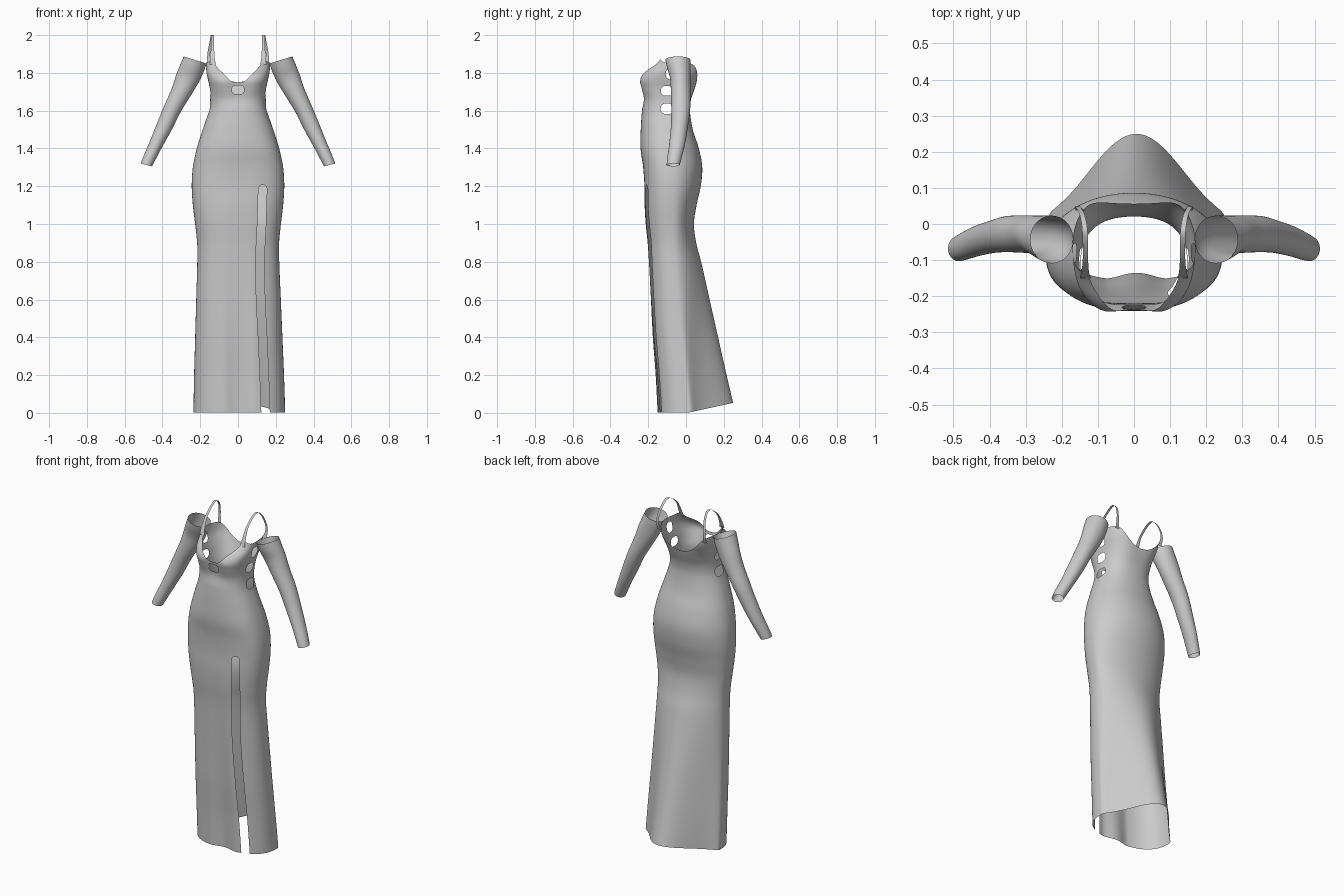
import bpy, bmesh
from math import cos, sin, pi, hypot

if "Cube" in bpy.data.objects:
    bpy.data.objects.remove(bpy.data.objects["Cube"])


def interp(keys, t):
    """Smooth interpolation of rows (t, a, b, ...) with finite-difference tangents."""
    t = min(max(t, keys[0][0]), keys[-1][0])
    i = 0
    while i < len(keys) - 2 and t > keys[i + 1][0]:
        i += 1
    p, q = keys[i], keys[i + 1]
    o, r = keys[max(i - 1, 0)], keys[min(i + 2, len(keys) - 1)]
    h = q[0] - p[0]
    s = (t - p[0]) / h
    out = []
    for c in range(1, len(p)):
        m0 = (q[c] - o[c]) / (q[0] - o[0]) * h
        m1 = (r[c] - p[c]) / (r[0] - p[0]) * h
        out.append((2*s**3 - 3*s*s + 1) * p[c] + (s**3 - 2*s*s + s) * m0
                   + (3*s*s - 2*s**3) * q[c] + (s**3 - s*s) * m1)
    return out


def grid(rows, closed):
    """Skin a list of point rows into a bmesh."""
    bm = bmesh.new()
    vs = [[bm.verts.new(p) for p in row] for row in rows]
    n = len(rows[0])
    for a, b in zip(vs, vs[1:]):
        for j in range(n if closed else n - 1):
            k = (j + 1) % n
            bm.faces.new((a[j], a[k], b[k], b[j]))
    return bm


def trim(bm, f):
    """Cut the surface along f = 0 and remove the part where f < 0."""
    val = {v: f(v.co) for v in bm.verts}
    new = set()
    for e in list(bm.edges):
        a, b = e.verts
        if val[a] * val[b] < 0:
            _, v = bmesh.utils.edge_split(e, a, val[a] / (val[a] - val[b]))
            new.add(v)
    for face in {fc for v in new for fc in v.link_faces}:
        cut = [v for v in face.verts if v in new]
        if len(cut) == 2:
            bmesh.utils.face_split(face, cut[0], cut[1])
    bmesh.ops.delete(bm, geom=[v for v in val if val[v] < 0], context='VERTS')


def finish(bm, name):
    bmesh.ops.recalc_face_normals(bm, faces=bm.faces[:])
    me = bpy.data.meshes.new(name)
    bm.to_mesh(me)
    bm.free()
    me.shade_smooth()
    ob = bpy.data.objects.new(name, me)
    bpy.context.collection.objects.link(ob)
    return ob


# Gown outline: z, half width, front y, back y
OUTLINE = [(0, .243, -.155, .262), (.2, .238, -.165, .215), (.4, .231, -.18, .17),
           (.6, .224, -.19, .125), (.8, .217, -.2, .08), (.9, .217, -.206, .054),
           (1.0, .227, -.215, .042), (1.1, .239, -.22, .056), (1.2, .245, -.22, .078),
           (1.3, .239, -.226, .086), (1.4, .218, -.239, .068), (1.5, .187, -.238, .036),
           (1.6, .154, -.233, .021), (1.66, .147, -.228, .027), (1.72, .15, -.243, .047),
           (1.76, .158, -.25, .058), (1.8, .167, -.228, .062), (1.85, .17, -.17, .056),
           (1.9, .17, -.135, .05)]
# Section style: z, y of the widest point, front squareness, back fullness, front dent
SECTION = [(0, .02, 2.6, .25, .02), (.4, -.02, 2.6, .45, .012), (.8, -.06, 2.5, .85, .005),
           (1.2, -.07, 2.7, 1, 0), (1.6, -.1, 2.5, 1.1, 0), (1.75, -.09, 2.9, 1.25, .014),
           (1.85, -.06, 3, 1.6, 0), (1.9, -.06, 3, 1.6, 0)]


def body_row(z, n=200):
    w, yf, yb = interp(OUTLINE, z)
    ys, sq, full, dent = interp(SECTION, z)
    cx = .007 * max(0, 1 - z)
    row = []
    for j in range(n):
        t = 2 * pi * j / n
        c, s = cos(t), sin(t)
        if s >= 0:   # back half, blending a bell into an ellipse
            x = w * c
            y = ys + (yb - ys) * (full * s + (1 - full) * (1 + cos(pi * c)) / 2)
        else:        # front half, a superellipse
            x = w * abs(c) ** (2 / sq) * (1 if c > 0 else -1)
            y = ys + (yf - ys) * (-s) ** (2 / sq) + dent * max(0, 1 - (x / .09) ** 2) ** 2
        row.append((x + cx, y, z))
    return row


gown = grid([body_row(1.9 * i / 190) for i in range(191)], True)

FRONT_NECK = [(0, 1.75), (.035, 1.756), (.08, 1.80), (.115, 1.837), (.13, 1.868),
              (.145, 1.866), (.165, 1.855), (.2, 1.855)]
BACK_NECK = [(0, 1.75), (.05, 1.76), (.1, 1.795), (.14, 1.842), (.165, 1.855), (.2, 1.855)]
SLIT = [(0, .146), (.2, .139), (.4, .13), (.6, .12), (.8, .116), (1.0, .125), (1.2, .131)]


def neckline(p):
    return interp(FRONT_NECK if p.y < -.06 else BACK_NECK, abs(p.x))[0] - p.z


def hem(p):
    return p.z - .003 - .05 * max(0, (p.y - .02) / .23)


def slit(p):
    if p.y > -.03 or p.x < 0:
        return 1
    return hypot(p.x - interp(SLIT, p.z)[0], max(0, p.z - 1.185)) - .0225


def rounded(u, v, a, b, r):
    return hypot(max(abs(u) - a + r, 0), max(abs(v) - b + r, 0)) - r


def keyhole(p):
    return rounded(p.x, p.z - 1.711, .033, .023, .018) if p.y < -.1 else 1


def side_hole(y, z, a, b):
    return lambda p: rounded(p.y - y, p.z - z, a, b, .022) if abs(p.x) > .1 else 1


# Neckline, hem, leg slit and cut-outs
for f in (neckline, hem, slit, keyhole, side_hole(-.1, 1.61, .034, .027),
          side_hole(-.1, 1.705, .033, .026), side_hole(-.08, 1.795, .026, .03)):
    trim(gown, f)
finish(gown, "gown_body")

# Sleeve rings: index, inner x, inner z, outer x, outer z, centre y, y radius
SLEEVE = [(0, .168, 1.85, .287, 1.887, -.043, .066), (1, .18, 1.81, .305, 1.845, -.038, .062),
          (2, .208, 1.75, .327, 1.79, -.03, .054), (3, .25, 1.68, .352, 1.715, -.028, .052),
          (4, .305, 1.59, .393, 1.62, -.028, .05), (5, .35, 1.5, .43, 1.53, -.035, .045),
          (6, .4, 1.41, .468, 1.435, -.047, .042), (7, .437, 1.34, .5, 1.36, -.061, .038),
          (8, .455, 1.305, .515, 1.32, -.068, .035)]
# Strap ribbon: index, inner x, outer x, y, z
STRAP = [(0, .118, .15, -.15, 1.845), (1, .124, .147, -.137, 1.885), (2, .127, .142, -.1, 1.95),
         (3, .128, .143, -.025, 2.0), (4, .135, .149, .02, 1.972), (5, .145, .159, .043, 1.92),
         (6, .148, .164, .048, 1.875), (7, .138, .162, .038, 1.83)]


def sleeve_row(t, side, n=48):
    xi, zi, xo, zo, yc, ry = interp(SLEEVE, t)
    row = []
    for j in range(n):
        a = 2 * pi * j / n
        k = (1 + cos(a)) / 2
        row.append((side * (xi + (xo - xi) * k), yc + ry * sin(a), zi + (zo - zi) * k))
    return row


def strap_row(t, side):
    xi, xo, y, z = interp(STRAP, t)
    return [(side * (xi + (xo - xi) * k / 3), y, z) for k in range(4)]


for side, tag in ((1, "right"), (-1, "left")):
    finish(grid([sleeve_row(i / 6, side) for i in range(49)], True), "sleeve_" + tag)
    finish(grid([strap_row(i / 8, side) for i in range(57)], False), "strap_" + tag)
